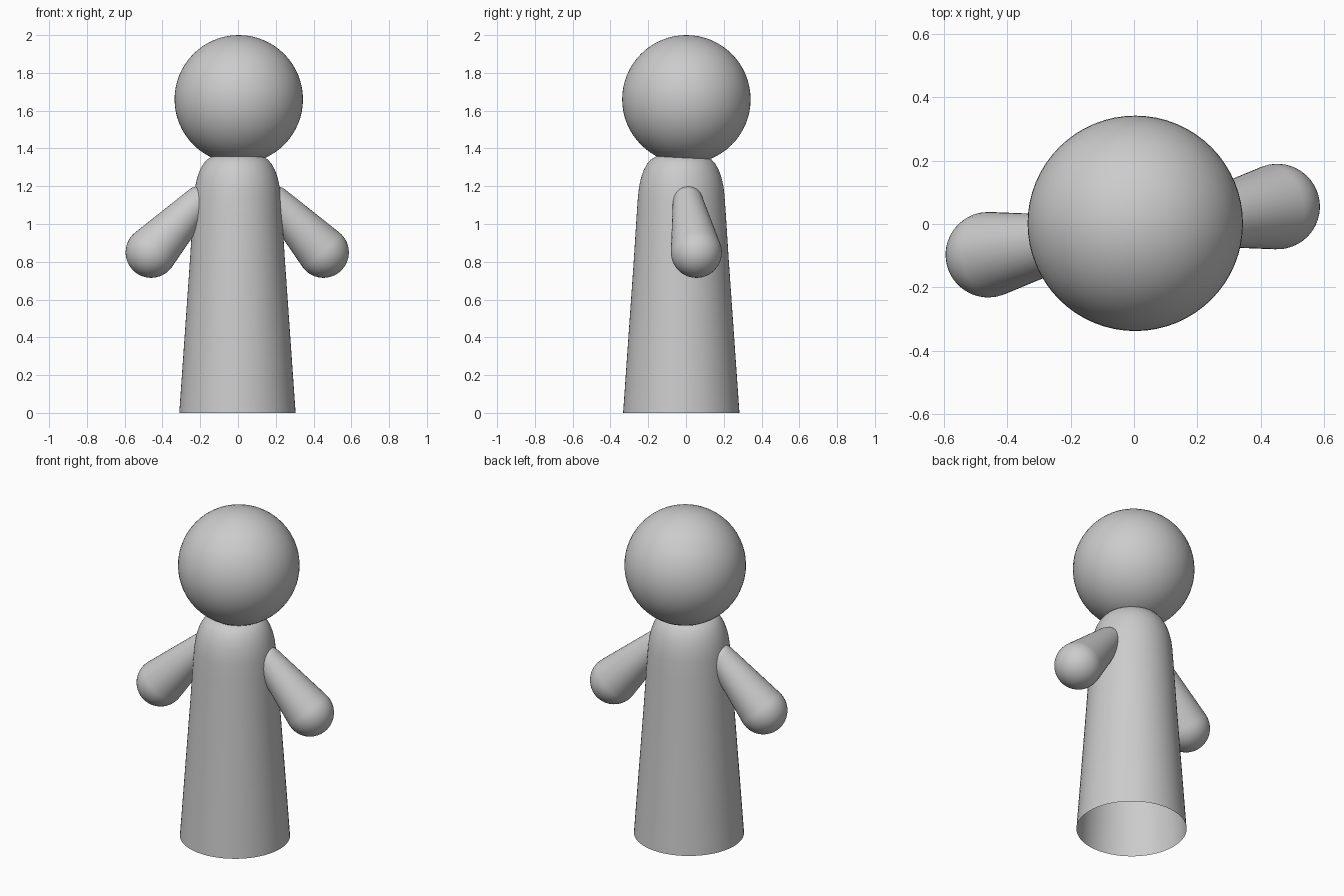
import bpy, bmesh, math
from mathutils import Vector, Matrix

if "Cube" in bpy.data.objects:
    bpy.data.objects.remove(bpy.data.objects["Cube"])


def revolve(name, profile, matrix, steps=64):
    """Spin an (r, z) profile around z, then place it with a matrix."""
    bm = bmesh.new()
    verts = [bm.verts.new((r, 0, z)) for r, z in profile]
    edges = [bm.edges.new(pair) for pair in zip(verts, verts[1:])]
    bmesh.ops.spin(bm, geom=verts + edges, cent=(0, 0, 0), axis=(0, 0, 1),
                   angle=math.tau, steps=steps)
    bmesh.ops.remove_doubles(bm, verts=bm.verts, dist=1e-5)
    bmesh.ops.recalc_face_normals(bm, faces=bm.faces)
    bm.transform(matrix)
    mesh = bpy.data.meshes.new(name)
    bm.to_mesh(mesh)
    bm.free()
    mesh.shade_smooth()
    obj = bpy.data.objects.new(name, mesh)
    bpy.context.collection.objects.link(obj)
    return obj


def tapered_capsule(name, start, end, r0, r1):
    """Capsule with a different radius at each end."""
    start, end = Vector(start), Vector(end)
    length = (end - start).length
    tangent = math.asin((r0 - r1) / length)
    n = 14
    profile = []
    for i in range(n + 1):
        a = -math.pi / 2 + (tangent + math.pi / 2) * i / n
        profile.append((r0 * math.cos(a), r0 * math.sin(a)))
    for i in range(n + 1):
        a = tangent + (math.pi / 2 - tangent) * i / n
        profile.append((r1 * math.cos(a), length + r1 * math.sin(a)))
    turn = (end - start).to_track_quat('Z', 'Y').to_matrix().to_4x4()
    return revolve(name, profile, Matrix.Translation(start) @ turn, 40)


# Body: tapered robe, open underneath, with rounded shoulders
body_profile = [(0.308, 0), (0.280, 0.4), (0.252, 0.8), (0.236, 1.05),
                (0.229, 1.15), (0.223, 1.2), (0.213, 1.245), (0.199, 1.285),
                (0.181, 1.318), (0.160, 1.342), (0.135, 1.357),
                (0.100, 1.367), (0.05, 1.373), (0, 1.375)]
revolve("body", body_profile, Matrix.Translation((-0.003, -0.025, 0)))

# Head
bpy.ops.mesh.primitive_uv_sphere_add(segments=64, ring_count=32, radius=0.34,
                                     location=(0.004, 0.002, 1.66))
head = bpy.context.object
head.name = "head"
bpy.ops.object.shade_smooth()

# Arms: the second is the first turned half way round the body
shoulder, hand = (0.2, 0.01, 1.12), (0.452, 0.055, 0.85)
centre = (-0.004, -0.021)


def half_turn(p):
    return (2 * centre[0] - p[0], 2 * centre[1] - p[1], p[2])


tapered_capsule("right_arm", shoulder, hand, 0.08, 0.135)
tapered_capsule("left_arm", half_turn(shoulder), half_turn(hand), 0.08, 0.135)
